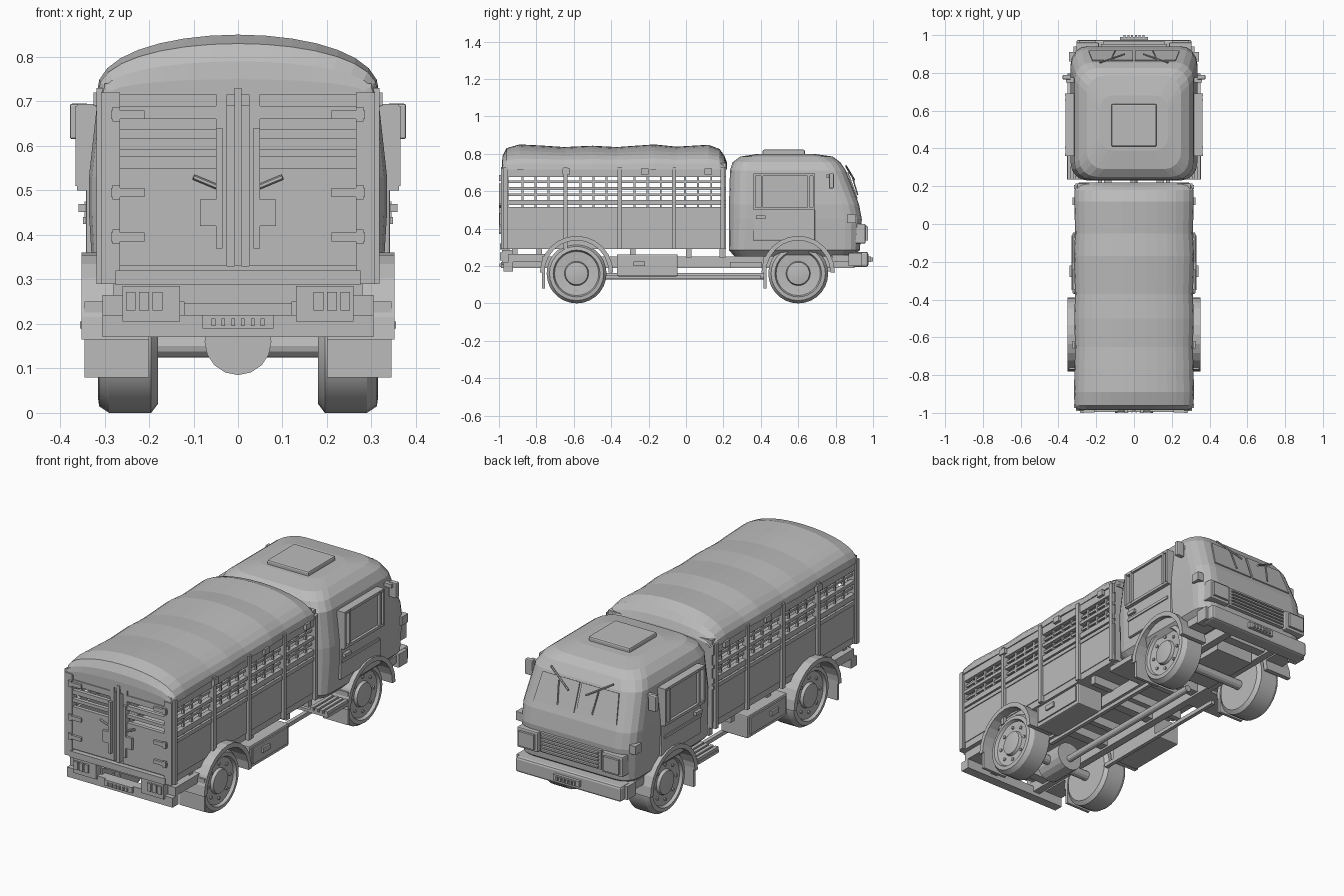
import bpy
import bmesh
from math import pi, sin, cos
from mathutils import Matrix, Vector

default_cube = bpy.data.objects.get("Cube")
if default_cube:
    bpy.data.objects.remove(default_cube, do_unlink=True)

paint = bpy.data.materials.new("plain grey")
paint.use_nodes = True
GREY = (.5, .5, .5, 1)
paint.diffuse_color = GREY
paint.node_tree.nodes["Principled BSDF"].inputs["Base Color"].default_value = GREY


def finish(name, bm, mirror=False, bevel=0, smooth=False):
    """Turn a bmesh into a named object, with optional mirror and bevel."""
    bmesh.ops.recalc_face_normals(bm, faces=bm.faces[:])
    mesh = bpy.data.meshes.new(name)
    bm.to_mesh(mesh)
    bm.free()
    mesh.materials.append(paint)
    part = bpy.data.objects.new(name, mesh)
    bpy.context.collection.objects.link(part)
    if bevel:
        modifier = part.modifiers.new("Bevel", "BEVEL")
        modifier.width = bevel
        modifier.segments = 2
    if mirror:
        part.modifiers.new("Mirror", "MIRROR")
    if smooth:
        bpy.ops.object.select_all(action="DESELECT")
        part.select_set(True)
        bpy.context.view_layer.objects.active = part
        bpy.ops.object.shade_smooth_by_angle(angle=pi / 9)
    return part


def add_box(bm, xs, ys, zs):
    size = [b - a for a, b in (xs, ys, zs)]
    middle = [(a + b) / 2 for a, b in (xs, ys, zs)]
    place = Matrix.Translation(middle) @ Matrix.Diagonal((*size, 1))
    bmesh.ops.create_cube(bm, size=1, matrix=place)


def box(name, xs, ys, zs, mirror=False, bevel=0):
    bm = bmesh.new()
    add_box(bm, xs, ys, zs)
    return finish(name, bm, mirror, bevel)


def pair(name, xs, ys, zs, bevel=0):
    return box(name, xs, ys, zs, True, bevel)


def rod(name, start, end, radius, mirror=False, sides=12):
    start, end = Vector(start), Vector(end)
    axis = end - start
    place = Matrix.Translation((start + end) / 2) @ axis.to_track_quat("Z", "Y").to_matrix().to_4x4()
    bm = bmesh.new()
    bmesh.ops.create_cone(bm, cap_ends=True, segments=sides, radius1=radius,
                          radius2=radius, depth=axis.length, matrix=place)
    return finish(name, bm, mirror)


def loft(name, rings, closed=True, caps=True, **options):
    bm = bmesh.new()
    loops = [[bm.verts.new(p) for p in ring] for ring in rings]
    count = len(loops[0])
    for low, high in zip(loops, loops[1:]):
        for i in range(count if closed else count - 1):
            j = (i + 1) % count
            bm.faces.new((low[i], low[j], high[j], high[i]))
    if caps:
        bm.faces.new(loops[0])
        bm.faces.new(loops[-1])
    return finish(name, bm, **options)


def rounded_ring(z, back, front, half, radius, steps=5):
    """Rounded rectangle at one height."""
    ring = []
    corners = ((half, front), (-half, front), (-half, back), (half, back))
    for k, (x, y) in enumerate(corners):
        cx = x - radius * (1 if x > 0 else -1)
        cy = y - radius * (1 if y == front else -1)
        for s in range(steps):
            a = (k + s / (steps - 1)) * pi / 2
            ring.append((cx + radius * cos(a), cy + radius * sin(a), z))
    return ring


# Cab shell: height, back, front, half width, corner radius
cab = [(.25, .26, .89, .29, .07), (.285, .23, .93, .325, .08), (.45, .23, .94, .335, .09),
       (.53, .23, .925, .335, .09), (.71, .235, .855, .315, .09), (.755, .25, .825, .29, .09),
       (.785, .29, .785, .25, .09), (.8, .39, .68, .18, .07)]
loft("cab_shell", [rounded_ring(*level) for level in cab])
box("roof_hatch", (-.12, .12), (.41, .635), (.79, .822), bevel=.008)


# Windscreen panes follow the slope of the cab front
def sloped(name, corners, thickness=.006):
    bm = bmesh.new()
    face = bm.faces.new([bm.verts.new(c) for c in corners])
    solid = bmesh.ops.extrude_face_region(bm, geom=[face])
    fresh = [v for v in solid["geom"] if isinstance(v, bmesh.types.BMVert)]
    bmesh.ops.translate(bm, verts=fresh, vec=(0, thickness, thickness / 2))
    return finish(name, bm, mirror=True)


sloped("windscreen_pane", [(.006, .912, .56), (.24, .912, .56), (.22, .862, .7), (.006, .862, .7)])
rod("wiper_blade", (.05, .9, .66), (.18, .855, .735), .005, True, 6)
rod("wiper_arm", (.1, .918, .58), (.115, .885, .69), .004, True, 6)

# Doors with raised window frames
pair("door_panel", (.31, .342), (.36, .69), (.335, .69), bevel=.006)
for z in (.5, .68):
    pair("window_frame_rail", (.32, .362), (.36, .69), (z, z + .014))
for y in (.36, .40, .65, .678):
    pair("window_frame_post", (.32, .365), (y, y + .012), (.51, .69))
pair("window_glass", (.32, .35), (.41, .65), (.515, .68))
pair("door_trim", (.33, .348), (.365, .67), (.425, .44))
pair("door_handle", (.335, .358), (.375, .425), (.452, .47))
pair("side_mirror", (.335, .378), (.765, .79), (.615, .695), bevel=.005)
pair("mirror_bracket", (.3, .36), (.75, .775), (.67, .69))

# Front lamps, grille and bumper
box("grille_frame", (-.175, .175), (.92, .952), (.325, .425))
for i in range(5):
    z = .335 + i * .018
    box("grille_bar", (-.165, .165), (.94, .965), (z, z + .009))
pair("headlamp_housing", (.185, .305), (.9, .96), (.32, .425), bevel=.006)
pair("headlamp_glass", (.2, .29), (.95, .972), (.335, .41))
pair("corner_lamp", (.31, .345), (.86, .91), (.43, .475))
box("front_bumper", (-.305, .305), (.89, .975), (.195, .275), bevel=.012)
pair("bumper_end", (.27, .32), (.87, .94), (.2, .27))
box("front_plate", (-.075, .075), (.97, .99), (.22, .25))
for i in range(6):
    x = (i - 2.5) * .02
    box("front_plate_stud", (x - .005, x + .005), (.985, 1), (.225, .245))

# Cargo bed and side walls
box("cargo_floor", (-.3, .3), (-.97, .21), (.29, .33))
box("cargo_headboard", (-.3, .3), (.185, .215), (.29, .75))
pair("side_board", (.285, .304), (-.97, .21), (.325, .5))
for low, high in ((.495, .515), (.525, .553), (.605, .622), (.675, .73)):
    pair("side_slat", (.285, .309), (-.975, .215), (low, high))
for z in (.575, .645):
    pair("inner_slat", (.288, .298), (-.96, .2), (z, z + .012))
for y in (-.975, -.655, -.365, -.075, .185):
    pair("side_post", (.285, .318), (y, y + .022), (.29, .73))
for y in (-.81, -.5, -.21, .06):
    for dy in (-.07, 0, .07):
        pair("side_stake", (.288, .3), (y + dy, y + dy + .01), (.5, .7))
for y in (-.66, -.24, .1):
    pair("canvas_clip", (.3, .325), (y, y + .04), (.69, .72))

# Canvas roof: arched sections with gentle waves along the length
def canvas_section(y, top, half, base=.715):
    steps = 16
    arch = []
    for i in range(steps + 1):
        a = pi * i / steps
        shape = abs(sin(a)) ** .85
        arch.append((half * cos(a), y, base + (top - base) * shape))
    return arch


waves = [(-.985, .75, .29), (-.98, .79, .305), (-.96, .83, .315), (-.89, .85, .318),
         (-.77, .844, .315), (-.65, .836, .312), (-.5, .843, .316), (-.37, .836, .312),
         (-.17, .85, .318), (-.05, .838, .312), (.12, .848, .316), (.18, .825, .315),
         (.205, .79, .305), (.22, .75, .29)]
loft("canvas_roof", [canvas_section(*w) for w in waves])

# Rear doors
for name, low, high in (("rear_door", .33, .55), ("rear_slat", .575, .592),
                        ("rear_slat", .615, .637), ("rear_slat", .66, .69)):
    pair(name, (.03, .265), (-.985, -.965), (low, high))
pair("rear_corner_post", (.265, .308), (-.99, -.95), (.29, .72))
pair("rear_top_rail", (0, .3), (-.98, -.96), (.69, .74))
pair("door_edge", (.025, .05), (-.985, -.965), (.33, .72))
box("centre_post", (-.008, .008), (-.99, -.96), (.33, .73))
pair("lock_bar", (.035, .05), (-1, -.985), (.37, .64))
pair("lock_box", (.05, .085), (-.998, -.98), (.42, .48))
rod("lock_lever", (.04, -.99, .505), (.1, -.995, .53), .006, True, 6)
for z in (.385, .485, .66):
    pair("door_hinge", (.21, .285), (-.997, -.98), (z, z + .02))
    pair("hinge_knuckle", (.265, .282), (-1, -.98), (z - .005, z + .027))

# Rear bumper, tail lamps and plate
box("rear_step_bar", (-.275, .275), (-.995, -.94), (.287, .32))
pair("tail_lamp", (.13, .26), (-.985, -.93), (.205, .285))
for i in range(3):
    x = .17 + i * .03
    pair("tail_lamp_lens", (x, x + .022), (-.995, -.98), (.23, .272))
box("rear_bumper", (-.305, .305), (-.975, -.925), (.17, .22))
box("rear_plate", (-.08, .08), (-.99, -.97), (.19, .22))
for i in range(6):
    x = (i - 2.5) * .022
    box("rear_plate_stud", (x - .004, x + .004), (-.997, -.985), (.195, .212))

# Chassis
pair("chassis_rail", (.12, .16), (-.95, .9), (.19, .25))
for y in (-.85, -.4, -.05, .3, .82):
    box("cross_member", (-.16, .16), (y, y + .05), (.2, .245))
for y in (-.93, -.8, -.3, 0, .18):
    box("floor_bearer", (-.28, .28), (y, y + .03), (.245, .295))
box("engine_sump", (-.11, .11), (.45, .78), (.17, .27))
pair("side_box", (.17, .325), (-.37, -.045), (.145, .262), bevel=.006)
pair("side_box_lid", (.32, .332), (-.35, -.06), (.165, .25))
pair("side_box_latch", (.33, .342), (-.28, -.22), (.2, .225))
pair("rear_bracket", (.2, .305), (-.95, -.75), (.22, .265))
pair("front_bracket", (.2, .305), (.78, .9), (.22, .26))
rod("drive_shaft", (0, -.585, .145), (0, .42, .145), .018)
pair("side_tube", (.17, .19), (-.43, .4), (.13, .15))
rod("differential", (0, -.66, .16), (0, -.5, .16), .075, sides=16)

# Cab steps with treads
for i in range(4):
    x = .25 + i * .028
    pair("step_tread", (x, x + .018), (.235, .405), (.2, .22))
pair("step_plate", (.16, .355), (.235, .405), (.19, .205))


# Wheels, axles, fenders and mud flaps
def wheel(name, y, mirror=True):
    profile = [(.18, .06), (.18, .14), (.195, .16), (.29, .16), (.312, .145),
               (.315, .125), (.3, .118), (.295, .065), (.31, .06), (.315, .03)]
    turns = 28
    rings = [[(x, y + r * cos(2 * pi * i / turns), .16 + r * sin(2 * pi * i / turns))
              for i in range(turns)] for x, r in profile]
    return loft(name, rings, mirror=mirror, smooth=True)


def fender(name, y, inner, outer):
    rings = []
    for i in range(13):
        a = pi * (i / 12 * 1.0)
        c, s = cos(a), sin(a)
        rings.append([(x, y + r * c, .165 + r * s) for x, r in
                      ((inner, .172), (outer, .172), (outer, .196), (inner, .196))])
    return loft(name, rings, mirror=True)


for label, y in (("front", .6), ("rear", -.585)):
    wheel(label + "_wheel", y)
    fender(label + "_fender", y, .2, .352)
    pair(label + "_mud_flap", (.2, .345), (y - .185, y - .17), (.08, .25))
    rod(label + "_axle", (-.2, y, .15), (.2, y, .15), .025)
    for i in range(8):
        a = i * pi / 4
        c, s = y + .09 * cos(a), .16 + .09 * sin(a)
        rod(label + "_wheel_bolt", (.29, c, s), (.304, c, s), .009, True, 6)
